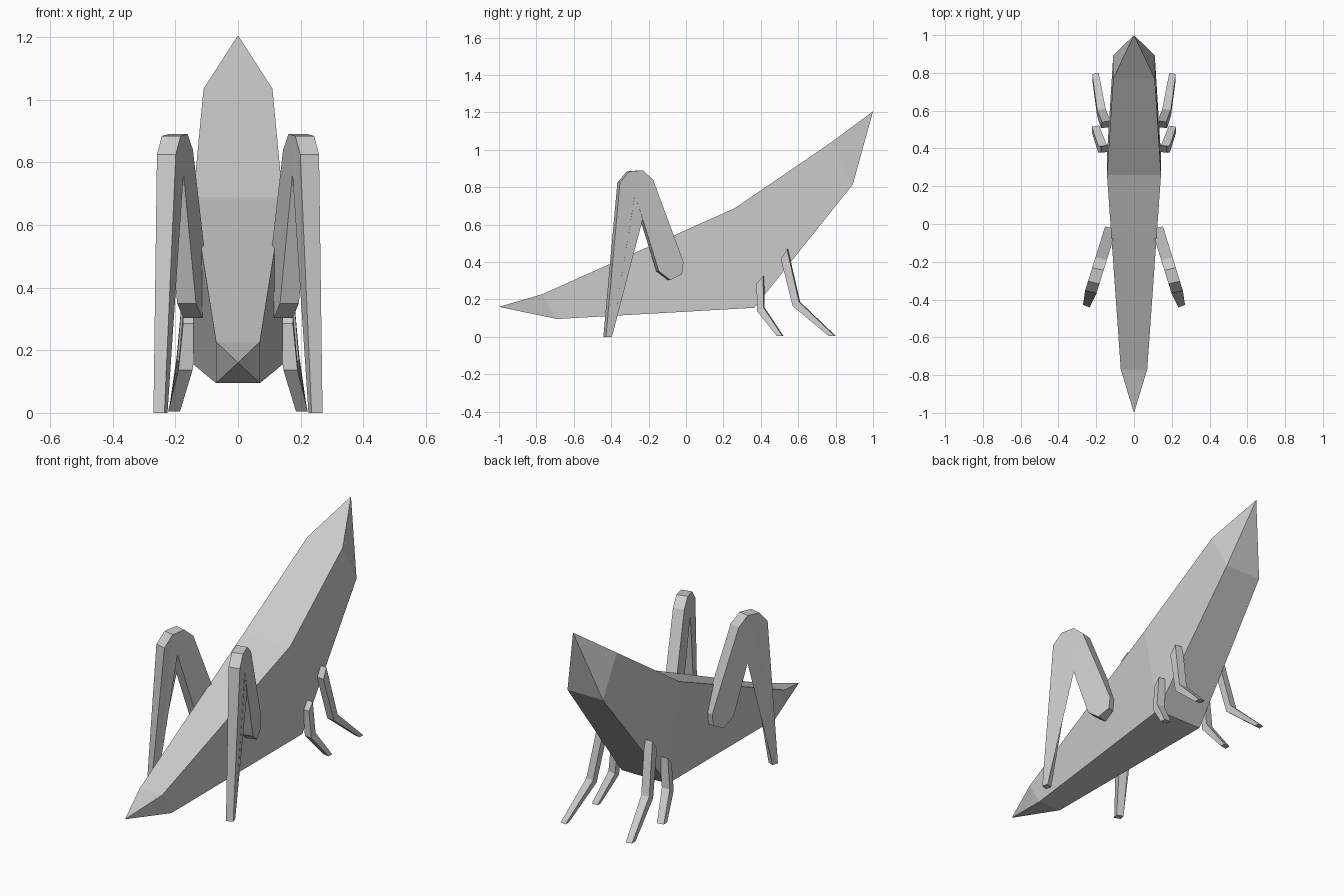
import bpy, bmesh

if "Cube" in bpy.data.objects:
    bpy.data.objects.remove(bpy.data.objects["Cube"])


def finish(name, bm):
    bmesh.ops.recalc_face_normals(bm, faces=bm.faces[:])
    mesh = bpy.data.meshes.new(name)
    bm.to_mesh(mesh)
    bm.free()
    ob = bpy.data.objects.new(name, mesh)
    bpy.context.collection.objects.link(ob)
    return ob


def leg_pair(name, profile, skew):
    """Bent plate from a side outline of (y, z, inner x), thickness; mirrored across x."""
    bm = bmesh.new()
    inner = [bm.verts.new((x, y - skew, z)) for y, z, x, t in profile]
    outer = [bm.verts.new((x + t, y + skew, z)) for y, z, x, t in profile]
    bm.faces.new(inner)
    bm.faces.new(outer)
    n = len(profile)
    for i in range(n):
        j = (i + 1) % n
        bm.faces.new((inner[i], inner[j], outer[j], outer[i]))
    bmesh.ops.triangulate(bm, faces=[f for f in bm.faces if len(f.verts) > 4])
    ob = finish(name, bm)
    ob.modifiers.new("mirror", 'MIRROR')
    return ob


# Body: rectangular sections (half width, top point, bottom point) closed by pointed ends
sections = [
    (0.07, (-0.77, 0.227), (-0.69, 0.095)),
    (0.143, (0.26, 0.687), (0.365, 0.155)),
    (0.11, (0.77, 1.035), (0.892, 0.815)),
]
bm = bmesh.new()
rings = []
for w, top, bottom in sections:
    rings.append([bm.verts.new((x, *p)) for x, p in
                  ((-w, top), (w, top), (w, bottom), (-w, bottom))])
tail = bm.verts.new((0, -1, 0.16))
head = bm.verts.new((0, 1, 1.205))
for i in range(4):
    j = (i + 1) % 4
    for a, b in zip(rings, rings[1:]):
        bm.faces.new((a[i], a[j], b[j], b[i]))
    bm.faces.new((tail, rings[0][i], rings[0][j]))
    bm.faces.new((head, rings[-1][i], rings[-1][j]))
finish("body", bm)

# Jumping legs: thigh, knee and shank, splayed outward towards the back
hind = [(-0.02, 0.40), (-0.028, 0.335), (-0.09, 0.303), (-0.152, 0.35),
        (-0.28, 0.763), (-0.403, 0.0), (-0.435, 0.0), (-0.36, 0.825),
        (-0.31, 0.884), (-0.238, 0.89), (-0.183, 0.84)]
leg_pair("hind_leg", [(y, z, 0.115 + 0.31 * (-y - 0.09) + (0.013 if z == 0 else 0),
                       0.035 if z == 0 else 0.06) for y, z in hind], 0.007)

# Short middle legs
leg_pair("middle_leg", [
    (0.38, 0.285, 0.13, 0.045), (0.415, 0.325, 0.13, 0.045),
    (0.418, 0.155, 0.145, 0.045), (0.518, 0.005, 0.185, 0.038),
    (0.488, 0.005, 0.185, 0.038), (0.383, 0.137, 0.145, 0.045)], -0.003)

# Long front legs
leg_pair("front_leg", [
    (0.51, 0.415, 0.13, 0.045), (0.543, 0.468, 0.125, 0.045),
    (0.607, 0.187, 0.15, 0.045), (0.797, 0.005, 0.187, 0.034),
    (0.765, 0.005, 0.187, 0.034), (0.573, 0.165, 0.15, 0.045)], -0.003)
